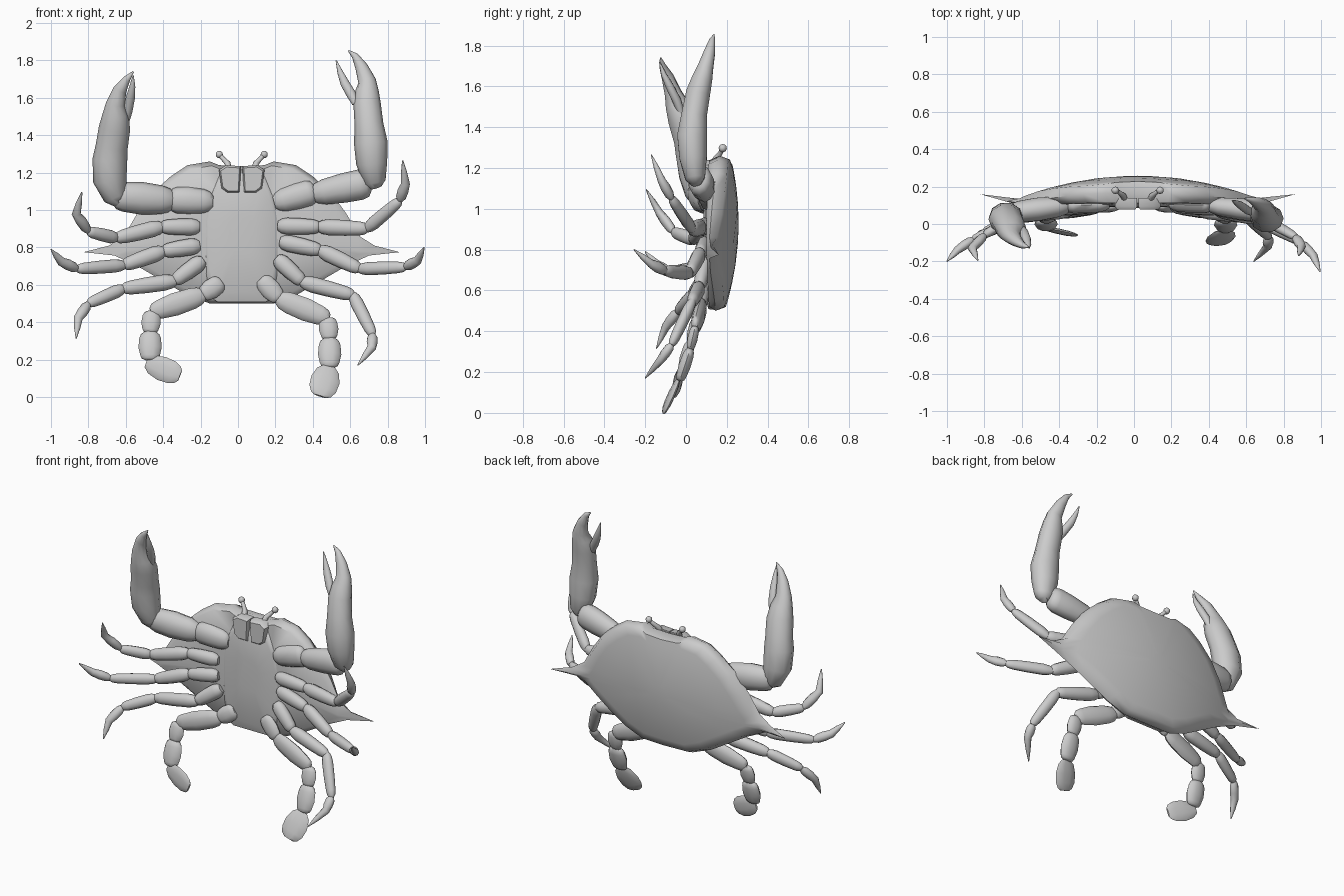
import bpy, bmesh, math
from mathutils import Vector

CX = 0.02  # body centre line


def finish(name, bm, angle=50):
    bmesh.ops.recalc_face_normals(bm, faces=bm.faces)
    me = bpy.data.meshes.new(name)
    bm.to_mesh(me)
    bm.free()
    for p in me.polygons:
        p.use_smooth = True
    me.set_sharp_from_angle(angle=math.radians(angle))
    ob = bpy.data.objects.new(name, me)
    bpy.context.collection.objects.link(ob)
    return ob


def skin(bm, rings):
    """Join closed rings of points with quads and cap the ends."""
    vs = [[bm.verts.new(p) for p in r] for r in rings]
    n = len(vs[0])
    for a, b in zip(vs, vs[1:]):
        for i in range(n):
            bm.faces.new((a[i], a[(i + 1) % n], b[(i + 1) % n], b[i]))
    bm.faces.new(vs[0])
    bm.faces.new(vs[-1])


def loft(name, pts, flat=0.85, sides=10):
    """Tube through (x, y, z, half_width) points; flat scales its depth."""
    P = [Vector(p[:3]) for p in pts]
    rings = []
    for i, p in enumerate(P):
        d = (P[min(i + 1, len(P) - 1)] - P[max(i - 1, 0)]).normalized()
        side = d.cross(Vector((0, 1, 0))).normalized()
        deep = side.cross(d)
        r = pts[i][3]
        rings.append([p + side * r * math.cos(a) + deep * r * flat * math.sin(a)
                      for a in (2 * math.pi * k / sides for k in range(sides))])
    bm = bmesh.new()
    skin(bm, rings)
    return finish(name, bm)


def segment(name, a, b, r0, r1, flat=0.8, mid=1.06):
    """One limb piece with rounded ends."""
    a, b = Vector(a), Vector(b)
    prof = [(-0.03, 0.55), (0.06, 0.85), (0.2, 1.02), (0.55, mid), (0.85, 1), (0.96, 0.85), (1.02, 0.5)]
    loft(name, [(*a.lerp(b, t), k * (r0 + (r1 - r0) * t)) for t, k in prof], flat)


def walking_leg(name, joints, radii):
    """Three pieces and a curved pointed tip."""
    for i in range(3):
        segment(f"{name}_segment_{i + 1}", joints[i], joints[i + 1], radii[i], radii[i] * 0.82)
    a, m, b = (Vector(j) for j in joints[3:])
    r = radii[3]
    loft(name + "_tip", [(*a, r * 0.6), (*a.lerp(m, 0.2), r), (*a.lerp(m, 0.6), r * 1.08),
                         (*m, r * 0.9), (*m.lerp(b, 0.5), r * 0.6), (*b, 0.003)])


def swimming_leg(name, joints, radii, paddle):
    for i in range(4):
        segment(f"{name}_segment_{i + 1}", joints[i], joints[i + 1], radii[i], radii[i] * 0.88, 0.5, 1.15)
    a, b, w = Vector(paddle[0]), Vector(paddle[1]), paddle[2]
    prof = [(0, 0.4), (0.15, 0.78), (0.45, 1), (0.75, 0.95), (0.93, 0.72), (1, 0.45)]
    loft(name + "_paddle", [(*a.lerp(b, t), w * k) for t, k in prof], 0.22)


# carapace: rim with side spikes, domed back, shallow underside
rim = [(0, .16, 1.235), (.12, .16, 1.24), (.17, .165, 1.26), (.29, .16, 1.24), (.38, .15, 1.18),
       (.48, .135, 1.09), (.56, .125, .98), (.63, .115, .86), (.71, .122, .81), (.845, .16, .775),
       (.68, .115, .757), (.54, .12, .69), (.42, .13, .62), (.30, .14, .55), (.17, .145, .5), (0, .145, .5)]
core = [(min(p[0], .665), p[1], p[2]) for p in rim]


def mirrored(half):
    return half + [(-x, y, z) for x, y, z in half[-2:0:-1]]


def ring(outline, s, height):
    pts = [(x * s, .88 + (z - .88) * s) for x, y, z in mirrored(outline)]
    return [(x + CX, height(x, z), z) for x, z in pts]


def back(x, z):
    return .258 - .29 * x * x - .37 * (z - .93) ** 2


def belly(x, z):
    return .1 + .1 * (z - .88) ** 2


bm = bmesh.new()
rings = [ring(core, s, back) for s in (.12, .4, .65, .83, .95)]
rings.append([(x + CX, y, z) for x, y, z in mirrored(rim)])
rings += [ring(core, s, belly) for s in (.94, .5, .12)]
skin(bm, rings)
finish("carapace", bm, 60)

# chest plate on the underside
chest = [(0, 0, 1.2), (.12, 0, 1.19), (.18, 0, 1.08), (.21, 0, .95), (.21, 0, .78),
         (.2, 0, .65), (.17, 0, .53), (.13, 0, .505), (0, 0, .505)]
bm = bmesh.new()
skin(bm, [ring(chest, s, lambda x, z: y) for s, y in ((1, .135), (.99, .11), (.85, .094), (.3, .085))])
finish("chest_plate", bm, 60)

# mouth plates and eyes
for s, side in ((-1, "left"), (1, "right")):
    plate = [(.003, 1.235), (.085, 1.24), (.122, 1.215), (.108, 1.115), (.075, 1.09), (.012, 1.09)]
    mid = (.06, 1.17)
    bm = bmesh.new()
    skin(bm, [[(CX + s * (mid[0] + (x - mid[0]) * k), y, mid[1] + (z - mid[1]) * k) for x, z in plate]
              for k, y in ((1, .14), (1, .095), (.85, .078))])
    finish(side + "_mouth_plate", bm)
    loft(side + "_eye_stalk", [(CX + s * .07, .13, 1.21, .02), (CX + s * .076, .15, 1.25, .016),
                               (CX + s * .1, .17, 1.275, .012), (CX + s * .118, .178, 1.295, .012)], 1, 8)
    bm = bmesh.new()
    bmesh.ops.create_uvsphere(bm, u_segments=10, v_segments=8, radius=.02)
    bmesh.ops.translate(bm, verts=bm.verts, vec=(CX + s * .12, .18, 1.297))
    finish(side + "_eye", bm)

# right claw arm
segment("right_arm_inner", (.20, .105, 1.04), (.41, .10, 1.10), .058, .07, .65)
segment("right_arm_outer", (.40, .10, 1.085), (.70, .065, 1.145), .062, .085, .75)
loft("right_claw_palm", [(.74, .05, 1.12, .03), (.73, .045, 1.15, .06), (.715, .035, 1.25, .083),
                         (.71, .03, 1.36, .09), (.70, .04, 1.46, .077), (.69, .06, 1.57, .073),
                         (.69, .08, 1.64, .062), (.69, .095, 1.69, .048), (.66, .115, 1.765, .034),
                         (.625, .128, 1.825, .018), (.59, .137, 1.853, .004)])
loft("right_claw_finger", [(.63, .06, 1.57, .02), (.605, .075, 1.62, .026), (.57, .10, 1.68, .024),
                           (.545, .115, 1.74, .015), (.525, .125, 1.80, .003)])

# left claw arm
segment("left_arm_inner", (-.14, .105, 1.045), (-.36, .10, 1.055), .062, .072, .65)
segment("left_arm_outer", (-.35, .10, 1.05), (-.66, .06, 1.075), .075, .08, .75, 1.12)
loft("left_claw_palm", [(-.63, .05, 1.04, .035), (-.655, .05, 1.07, .065), (-.685, .04, 1.16, .09),
                        (-.685, .025, 1.27, .093), (-.675, .01, 1.34, .086), (-.66, -.02, 1.44, .084),
                        (-.655, -.045, 1.51, .07), (-.655, -.065, 1.57, .05), (-.63, -.09, 1.645, .036),
                        (-.595, -.115, 1.70, .02), (-.56, -.125, 1.74, .004)])
loft("left_claw_finger", [(-.605, -.02, 1.46, .02), (-.59, -.045, 1.53, .026), (-.575, -.08, 1.60, .024),
                          (-.565, -.11, 1.66, .016), (-.56, -.13, 1.72, .003)])

# walking legs
R = (.046, .044, .036, .027)
walking_leg("left_leg_1", [(-.21, .095, .91), (-.41, .075, .91), (-.65, .035, .85), (-.80, -.06, .885),
                           (-.865, -.13, .98), (-.835, -.195, 1.095)], R)
walking_leg("left_leg_2", [(-.21, .095, .81), (-.40, .07, .78), (-.61, .03, .705), (-.86, -.08, .685),
                           (-.945, -.14, .725), (-1.0, -.2, .79)], R)
walking_leg("left_leg_3", [(-.19, .095, .73), (-.34, .065, .62), (-.615, .035, .58), (-.80, -.04, .50),
                           (-.855, -.1, .42), (-.865, -.145, .315)], R)
walking_leg("right_leg_1", [(.22, .095, .915), (.435, .075, .91), (.69, .03, .90), (.865, -.07, 1.05),
                            (.895, -.12, 1.14), (.88, -.17, 1.265)], R)
walking_leg("right_leg_2", [(.23, .095, .83), (.44, .07, .785), (.65, .02, .685), (.895, -.10, .695),
                            (.96, -.17, .73), (.995, -.255, .80)], R)
walking_leg("right_leg_3", [(.21, .095, .74), (.345, .065, .615), (.615, .03, .545), (.72, -.07, .335),
                            (.715, -.12, .265), (.64, -.2, .17)], R)

# swimming legs
S = (.05, .057, .048, .058)
swimming_leg("left_swimming_leg", [(-.09, .095, .615), (-.19, .08, .545), (-.46, .045, .455),
                                   (-.47, .02, .345), (-.47, -.02, .2)], S,
             ((-.49, -.02, .185), (-.31, -.06, .115), .065))
swimming_leg("right_swimming_leg", [(.125, .095, .63), (.22, .08, .525), (.48, .045, .42),
                                    (.49, .02, .31), (.49, -.03, .16)], S,
             ((.49, -.035, .165), (.44, -.11, .005), .078))
